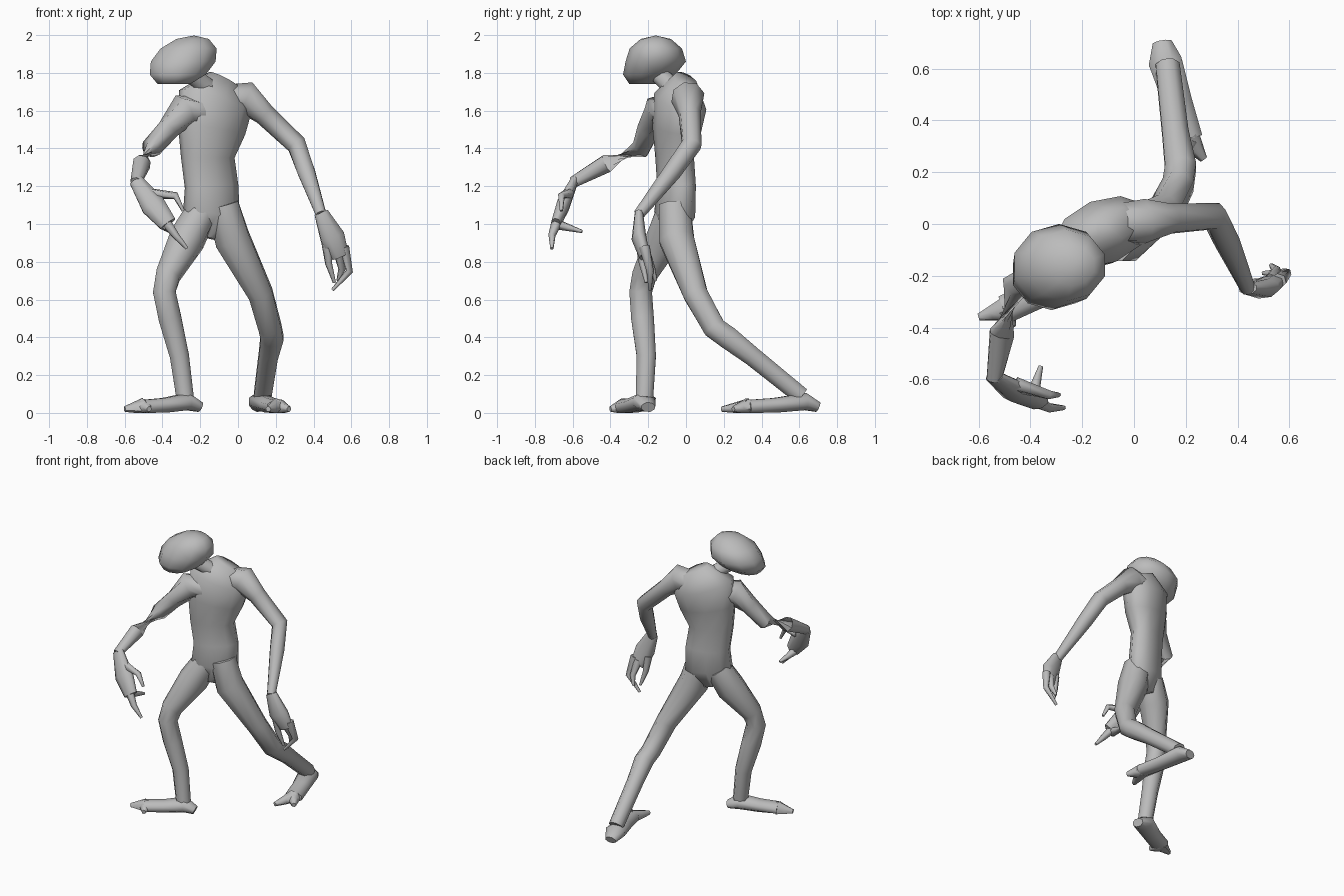
import bpy
import bmesh
import math
from mathutils import Vector

default_cube = bpy.data.objects.get("Cube")
if default_cube:
    bpy.data.objects.remove(default_cube, do_unlink=True)

# One grey skin for the whole figure
skin = bpy.data.materials.new("grey_skin")
skin.use_nodes = True
grey = (0.5, 0.5, 0.5, 1)
skin.diffuse_color = grey
skin.node_tree.nodes["Principled BSDF"].inputs["Base Color"].default_value = grey

parts = []


def add_part(name, bm):
    """Turn a finished bmesh into a named object wearing the skin."""
    bmesh.ops.recalc_face_normals(bm, faces=bm.faces[:])
    mesh = bpy.data.meshes.new(name)
    bm.to_mesh(mesh)
    bm.free()
    mesh.materials.append(skin)
    part = bpy.data.objects.new(name, mesh)
    bpy.context.collection.objects.link(part)
    parts.append(part)


def loft(name, joints, widths, side, flatness=1, sides=8):
    """Skin elliptical rings along the joints; side is the direction of the width."""
    bm = bmesh.new()
    centres = [Vector(joint) for joint in joints]
    rings = []
    for index, (centre, width) in enumerate(zip(centres, widths)):
        before = centres[max(index - 1, 0)]
        after = centres[min(index + 1, len(centres) - 1)]
        along = (after - before).normalized()
        across = Vector(side)
        across = (across - along * across.dot(along)).normalized()
        outward = along.cross(across) * flatness
        ring = []
        for step in range(sides):
            angle = math.tau * (step + 0.5) / sides
            point = centre + width * (across * math.cos(angle) + outward * math.sin(angle))
            point.z = max(point.z, 0)
            ring.append(bm.verts.new(point))
        rings.append(ring)
    for lower, upper in zip(rings, rings[1:]):
        for step in range(sides):
            following = (step + 1) % sides
            bm.faces.new((lower[step], lower[following], upper[following], upper[step]))
    bm.faces.new(list(reversed(rings[0])))
    bm.faces.new(rings[-1])
    add_part(name, bm)


def digit(name, path, thickness):
    """Finger or toe that thins steadily towards its tip."""
    last = len(path) - 1
    widths = [thickness * (1 - 0.7 * index / last) for index in range(len(path))]
    loft(name, path, widths, side=(1, 0.2, 0.3), sides=6)


def head(centre, radii):
    """Faceted ball with a flattened underside that leans towards the chin."""
    bm = bmesh.new()
    bmesh.ops.create_uvsphere(bm, u_segments=10, v_segments=6, radius=1)
    for vert in bm.verts:
        height = max(vert.co.z * 1.15, -1)
        vert.co = Vector((
            centre[0] + radii[0] * vert.co.x + 0.05 * height,
            centre[1] + radii[1] * vert.co.y + 0.06 * min(height, 0),
            centre[2] + radii[2] * height,
        ))
    add_part("head", bm)


# Torso, turned so that the left shoulder is further back
shoulder_line = (0.9, 0.4, 0.1)
torso_joints = [
    (-.17, -.07, .93),
    (-.14, -.06, 1.05),
    (-.14, -.05, 1.2),
    (-.16, -.06, 1.35),
    (-.14, -.05, 1.5),
    (-.12, -.03, 1.65),
    (-.07, 0, 1.76),
]
loft("torso", torso_joints, (.07, .16, .15, .15, .19, .21, .1), shoulder_line,
     flatness=0.6, sides=10)

# Neck and head
neck_joints = [(-.12, -.03, 1.65), (-.18, -.09, 1.74), (-.26, -.15, 1.8)]
loft("neck", neck_joints, (.08, .05, .05), shoulder_line)
head((-.29, -.16, 1.86), (.18, .16, .12))

# Arms, from inside the chest to the wrist
arms = {
    "left_arm": [
        (-.05, 0, 1.66), (.04, .01, 1.67), (.14, .02, 1.58),
        (.31, .03, 1.42), (.36, -.07, 1.28), (.44, -.25, 1.05),
    ],
    "right_arm": [
        (-.2, -.1, 1.6), (-.29, -.14, 1.6), (-.37, -.2, 1.5),
        (-.46, -.24, 1.4), (-.51, -.42, 1.32), (-.54, -.6, 1.22),
    ],
}
for name, joints in arms.items():
    loft(name, joints, (.08, .09, .06, .055, .05, .03), side=(0.3, 0.8, 0.5))

# Hands, from the wrist to the knuckles
hands = {
    "left_hand": [(.44, -.25, 1.06), (.5, -.25, .93), (.54, -.22, .83)],
    "right_hand": [(-.54, -.59, 1.23), (-.45, -.65, 1.1), (-.37, -.69, 1)],
}
for name, joints in hands.items():
    loft(name, joints, (.04, .07, .05), side=(0.8, 0.1, 0.5), flatness=0.55)

# Fingers, curling at the tip
fingers = {
    "left_outer_finger": [(.56, -.22, .88), (.59, -.19, .75), (.5, -.19, .65)],
    "left_middle_finger": [(.53, -.22, .86), (.55, -.18, .76), (.53, -.16, .7)],
    "left_thumb": [(.47, -.24, .9), (.48, -.23, .79), (.51, -.21, .69)],
    "right_long_finger": [(-.39, -.68, 1.02), (-.33, -.71, .94), (-.27, -.71, .87)],
    "right_hooked_finger": [(-.46, -.62, 1.16), (-.33, -.66, 1.15), (-.29, -.66, 1.07)],
    "right_thumb": [(-.39, -.69, 1), (-.38, -.62, .98), (-.36, -.55, .96)],
}
for name, path in fingers.items():
    digit(name, path, thickness=0.03)

# Legs, from inside the hip to the ankle
legs = {
    "left_leg": [
        (-.08, -.06, 1.1), (-.03, -.05, .92), (.12, .05, .63), (.17, .15, .45),
        (.18, .22, .4), (.16, .35, .3), (.13, .61, .09),
    ],
    "right_leg": [
        (-.2, -.08, 1.05), (-.27, -.12, .92), (-.37, -.22, .73), (-.39, -.24, .64),
        (-.36, -.23, .5), (-.31, -.21, .3), (-.28, -.22, .08),
    ],
}
for name, joints in legs.items():
    loft(name, joints, (.09, .1, .07, .065, .065, .055, .05), side=(1, 0, 0))

# Feet from heel to ball, each with two splayed toes
feet = {
    "left": [(.11, .7, .03), (.12, .63, .06), (.17, .47, .04), (.21, .33, .03)],
    "right": [(-.2, -.2, .03), (-.27, -.22, .06), (-.39, -.28, .04), (-.5, -.33, .03)],
}
toe_tips = {
    "left": {"inner": (.16, .19, .02), "outer": (.27, .25, .02)},
    "right": {"inner": (-.47, -.4, .02), "outer": (-.6, -.36, .02)},
}
for foot, joints in feet.items():
    heel, ball = Vector(joints[0]), Vector(joints[-1])
    sideways = (ball - heel).cross(Vector((0, 0, 1)))
    loft(foot + "_foot", joints, (.04, .07, .06, .06), sideways, flatness=0.7)
    for position, tip in toe_tips[foot].items():
        tip = Vector(tip)
        digit(f"{foot}_{position}_toe", [ball, ball.lerp(tip, 0.5), tip], thickness=0.05)

# Smooth skin with only the sharpest creases kept
bpy.ops.object.select_all(action="DESELECT")
for part in parts:
    part.select_set(True)
bpy.context.view_layer.objects.active = parts[0]
bpy.ops.object.shade_smooth_by_angle(angle=math.radians(65))
